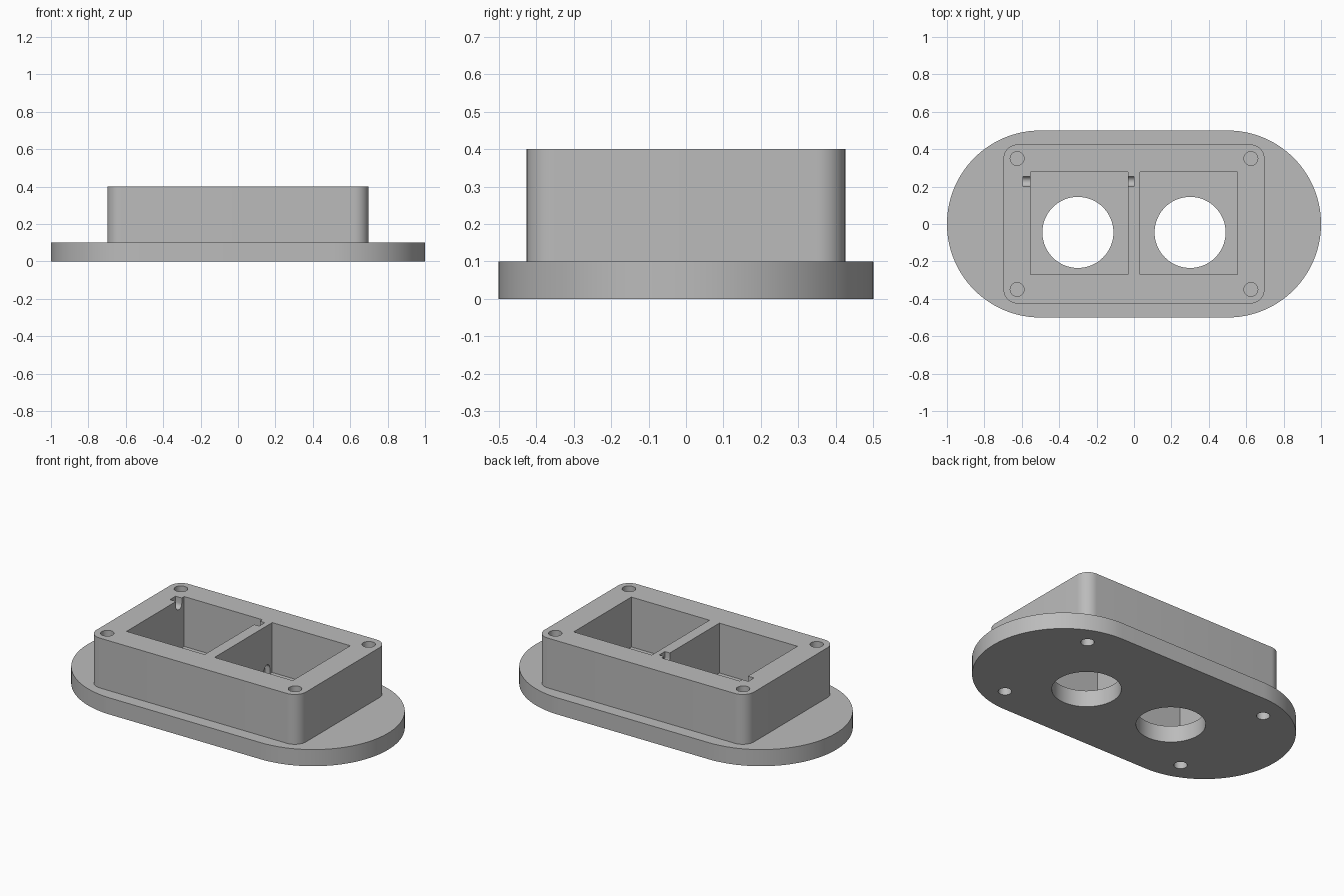
import bpy, bmesh
from math import pi, sin, cos
from mathutils import Matrix, Vector

cube = bpy.data.objects.get("Cube")
if cube:
    bpy.data.objects.remove(cube, do_unlink=True)

GREY = (0.5, 0.5, 0.5, 1)
grey = bpy.data.materials.new("plain grey")
grey.use_nodes = True
grey.diffuse_color = GREY
grey.node_tree.nodes["Principled BSDF"].inputs["Base Color"].default_value = GREY


def rounded_outline(width, depth, radius, steps, cx=0, cy=0):
    """Outline of a rectangle with rounded corners."""
    points = []
    signs = [(1, 1), (-1, 1), (-1, -1), (1, -1)]
    for quarter, (sx, sy) in enumerate(signs):
        for i in range(steps + 1):
            a = (quarter + i / steps) * pi / 2
            points.append((cx + sx * (width / 2 - radius) + radius * cos(a),
                           cy + sy * (depth / 2 - radius) + radius * sin(a)))
    return points


def circle(cx, cy, radius, steps=48):
    return [(cx + radius * cos(2 * pi * i / steps),
             cy + radius * sin(2 * pi * i / steps)) for i in range(steps)]


def rectangle(x0, x1, y0, y1):
    return [(x0, y0), (x1, y0), (x1, y1), (x0, y1)]


def prism(name, outline, low, high, matrix=Matrix()):
    """Extrude an outline from low to high along its local z."""
    bm = bmesh.new()
    face = bm.faces.new([bm.verts.new((x, y, low)) for x, y in outline])
    top = bmesh.ops.extrude_face_region(bm, geom=[face])["geom"]
    bmesh.ops.translate(bm, vec=(0, 0, high - low),
                        verts=[v for v in top if isinstance(v, bmesh.types.BMVert)])
    bmesh.ops.remove_doubles(bm, verts=bm.verts, dist=1e-5)
    bmesh.ops.transform(bm, matrix=matrix, verts=bm.verts)
    bmesh.ops.recalc_face_normals(bm, faces=bm.faces)
    mesh = bpy.data.meshes.new(name)
    bm.to_mesh(mesh)
    bm.free()
    mesh.materials.append(grey)
    obj = bpy.data.objects.new(name, mesh)
    bpy.context.collection.objects.link(obj)
    return obj


def activate(obj):
    bpy.ops.object.select_all(action='DESELECT')
    obj.select_set(True)
    bpy.context.view_layer.objects.active = obj


def cut(obj, cutter):
    """Subtract the cutter and discard it."""
    activate(obj)
    mod = obj.modifiers.new("cut", 'BOOLEAN')
    mod.operation = 'DIFFERENCE'
    mod.solver = 'EXACT'
    mod.object = cutter
    bpy.ops.object.modifier_apply(modifier=mod.name)
    bpy.data.objects.remove(cutter, do_unlink=True)


PLATE_TOP, TOP = 0.1, 0.4
SCREWS = [(sx * 0.625, sy * 0.35) for sx in (-1, 1) for sy in (-1, 1)]

# Base plate with two large openings and four screw holes
base_plate = prism("base_plate", rounded_outline(2, 1, 0.5, 32), 0, PLATE_TOP)
for side in (-1, 1):
    cut(base_plate, prism("opening", circle(side * 0.3, -0.045, 0.19, 64), -0.1, 0.2))
for x, y in SCREWS:
    cut(base_plate, prism("plate_hole", circle(x, y, 0.037, 32), -0.1, 0.2))

# Raised housing with two pockets and blind screw holes
housing = prism("housing", rounded_outline(1.396, 0.85, 0.075, 10), PLATE_TOP, TOP)
for side in (-1, 1):
    x0, x1 = sorted((side * 0.033, side * 0.553))
    cut(housing, prism("pocket", rectangle(x0, x1, -0.27, 0.278), 0, 0.5))
for x, y in SCREWS:
    cut(housing, prism("screw_hole", circle(x, y, 0.037, 32), PLATE_TOP + 0.02, 0.5))

# Round-ended pin slots: open at the top on the right, at the floor on the left
ALONG_X = Matrix(((0, 0, 1, 0), (1, 0, 0, 0), (0, 1, 0, 0), (0, 0, 0, 1)))
R = 0.027


def slot_outline(centre, open_end):
    sign = 1 if centre > open_end else -1
    arc = [(0.228 + R * cos(pi * i / 12), centre + sign * R * sin(pi * i / 12))
           for i in range(13)]
    return arc + [(0.228 - R, open_end), (0.228 + R, open_end)]


cut(housing, prism("top_slot", slot_outline(TOP - 0.033, 0.5), -0.594, 0, ALONG_X))
cut(housing, prism("floor_slot", slot_outline(PLATE_TOP + 0.037, 0), 0.001, 0.594, ALONG_X))

for part in (base_plate, housing):
    activate(part)
    bpy.ops.object.shade_smooth_by_angle(angle=pi / 6)
